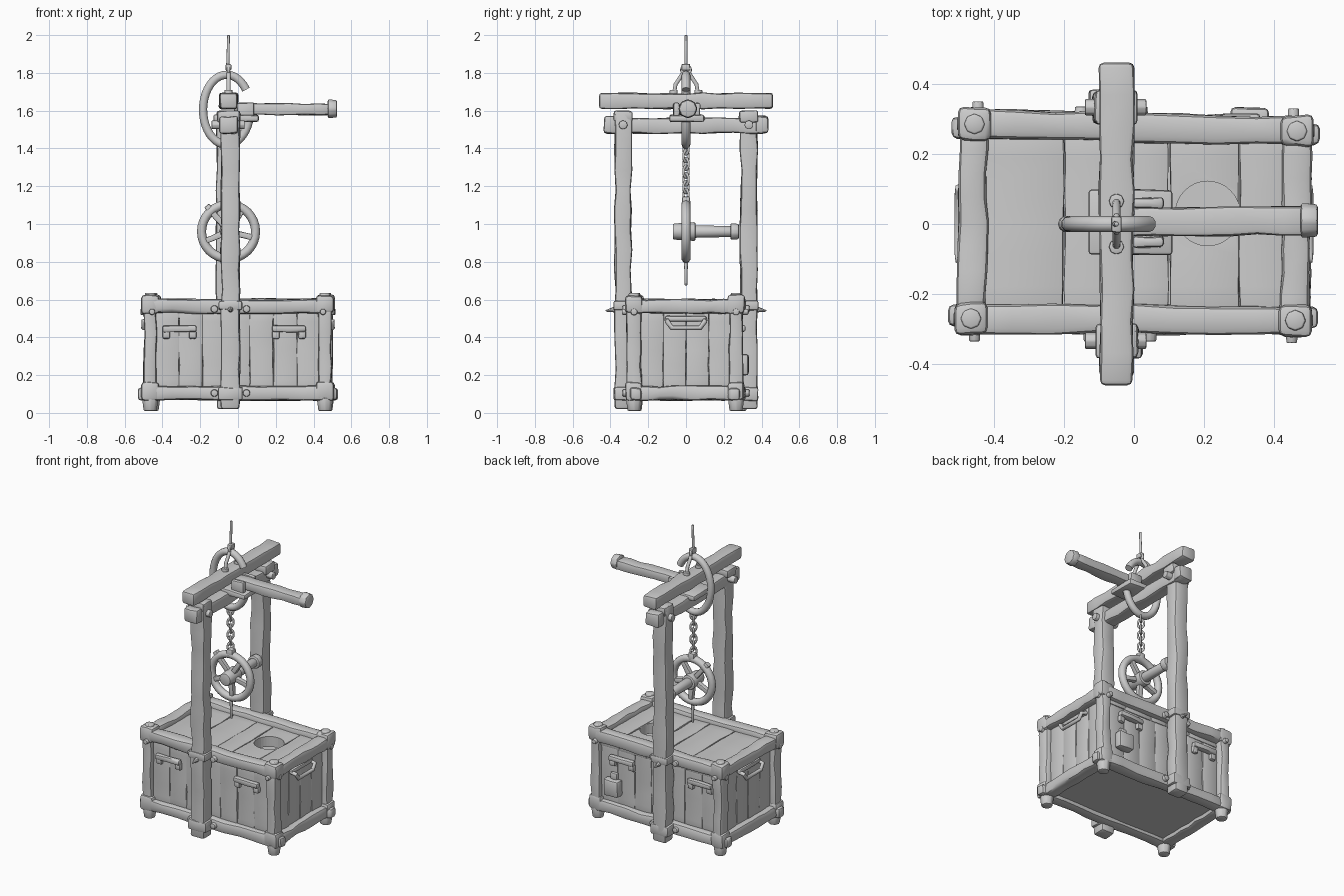
import bpy, bmesh, math, random
from mathutils import Matrix, Vector

random.seed(4)
if "Cube" in bpy.data.objects:
    bpy.data.objects.remove(bpy.data.objects["Cube"])

grey = bpy.data.materials.new("plain_grey")
grey.use_nodes = True
grey.diffuse_color = (0.6, 0.6, 0.6, 1)
grey.node_tree.nodes["Principled BSDF"].inputs["Base Color"].default_value = (0.6, 0.6, 0.6, 1)


def finish(obj, name, bevel=0.0):
    obj.name = name
    obj.data.materials.clear()
    obj.data.materials.append(grey)
    bpy.ops.object.select_all(action='DESELECT')
    obj.select_set(True)
    bpy.context.view_layer.objects.active = obj
    if bevel:
        mod = obj.modifiers.new("worn_edges", 'BEVEL')
        mod.width = bevel
        mod.segments = 2
        mod.limit_method = 'ANGLE'
        bpy.ops.object.modifier_apply(modifier=mod.name)
    bpy.ops.object.shade_smooth_by_angle(angle=math.radians(40))
    return obj


def beam(name, a, b, w, h, rough=0.005, bevel=0.01, cuts=5):
    """Hewn bar from a to b, w wide sideways and h tall."""
    a, b = Vector(a), Vector(b)
    d = (b - a).normalized()
    up = Vector((0, 1, 0)) if abs(d.z) > 0.9 else Vector((0, 0, 1))
    side = d.cross(up).normalized()
    up = side.cross(d)
    bm = bmesh.new()
    bmesh.ops.create_cube(bm, size=1)
    for i in range(1, cuts + 1):
        bmesh.ops.bisect_plane(bm, geom=bm.verts[:] + bm.edges[:] + bm.faces[:],
                               plane_co=(i / (cuts + 1) - 0.5, 0, 0), plane_no=(1, 0, 0))
    mid, length = (a + b) / 2, (b - a).length
    for v in bm.verts:
        x, y, z = v.co
        v.co = (mid + d * x * length + side * (y * w + random.uniform(-rough, rough))
                + up * (z * h + random.uniform(-rough, rough)))
    bmesh.ops.recalc_face_normals(bm, faces=bm.faces)
    mesh = bpy.data.meshes.new(name)
    bm.to_mesh(mesh)
    bm.free()
    obj = bpy.data.objects.new(name, mesh)
    bpy.context.collection.objects.link(obj)
    return finish(obj, name, bevel)


def box(name, c, size, rough=0.004, bevel=0.01):
    off = Vector((size[0] / 2, 0, 0))
    return beam(name, Vector(c) - off, Vector(c) + off, size[1], size[2], rough, bevel, 1)


def rod(name, a, b, r1, r2=None, sides=12, bevel=0.004):
    a, b = Vector(a), Vector(b)
    bpy.ops.mesh.primitive_cone_add(vertices=sides, radius1=r1, radius2=r1 if r2 is None else r2,
                                    depth=(b - a).length, location=(a + b) / 2,
                                    rotation=(b - a).to_track_quat('Z', 'Y').to_euler())
    return finish(bpy.context.object, name, bevel)


def tube(name, pts, r):
    curve = bpy.data.curves.new(name, 'CURVE')
    curve.dimensions = '3D'
    curve.bevel_depth = r
    curve.bevel_resolution = 3
    curve.use_fill_caps = True
    line = curve.splines.new('POLY')
    line.points.add(len(pts) - 1)
    for p, co in zip(line.points, pts):
        p.co = (*co, 1)
    obj = bpy.data.objects.new(name, curve)
    bpy.context.collection.objects.link(obj)
    bpy.ops.object.select_all(action='DESELECT')
    obj.select_set(True)
    bpy.context.view_layer.objects.active = obj
    bpy.ops.object.convert(target='MESH')
    return finish(bpy.context.object, name)


def ring(name, c, major, minor, rot, scale=(1, 1, 1)):
    bpy.ops.mesh.primitive_torus_add(major_radius=major, minor_radius=minor, location=c,
                                     rotation=rot, major_segments=32, minor_segments=10)
    bpy.context.object.scale = scale
    return finish(bpy.context.object, name)


# Crate core, and plank walls around it
box("crate_core", (0, 0, 0.28), (0.88, 0.51, 0.38), 0, 0)
for s in (-1, 1):
    for i in range(7):
        x = -0.375 + i * 0.125
        beam("long_wall_plank", (x, s * 0.262, 0.1), (x, s * 0.262, 0.56),
             0.124, 0.025 + random.uniform(0, 0.008), 0.003, 0.004)
    for i in range(4):
        y = -0.18 + i * 0.12
        beam("end_wall_plank", (s * 0.447, y, 0.1), (s * 0.447, y, 0.56),
             0.025 + random.uniform(0, 0.008), 0.119, 0.003, 0.004)

# Lid planks with a round opening
bpy.ops.mesh.primitive_cylinder_add(vertices=32, radius=0.092, depth=0.3, location=(0.21, 0.03, 0.6))
cutter = bpy.context.object
cutter.hide_render = True
edges = [-0.44, -0.2, -0.02, 0.1, 0.3, 0.44]
for x1, x2 in zip(edges, edges[1:]):
    x = (x1 + x2) / 2
    plank = beam("lid_plank", (x, -0.27, 0.535), (x, 0.28, 0.535), x2 - x1 - 0.003, 0.07, 0.003, 0.004)
    cut = plank.modifiers.new("opening", 'BOOLEAN')
    cut.operation = 'DIFFERENCE'
    cut.object = cutter
    bpy.context.view_layer.objects.active = plank
    bpy.ops.object.modifier_apply(modifier=cut.name)
bpy.data.objects.remove(cutter)

# Crate frame: corner posts, rails, feet and caps
corners = [(-0.465, -0.27), (0.46, -0.275), (0.465, 0.265), (-0.455, 0.285)]
for i, (x, y) in enumerate(corners):
    nx, ny = corners[(i + 1) % 4]
    sx, sy = math.copysign(1, x), math.copysign(1, y)
    beam("corner_post", (x, y, 0.07), (x, y, 0.6), 0.07, 0.075, 0.006, 0.014)
    for z in (0.105, 0.565):
        beam("frame_rail", (x, y, z), (nx, ny, z), 0.082, 0.075, 0.006, 0.018, 7)
        box("corner_cap", (x, y, z + 0.01), (0.095, 0.09, 0.1), 0.006, 0.018)
    box("corner_knob", (x + sx * 0.035, y - sy * 0.01, 0.1), (0.06, 0.06, 0.065), 0.004, 0.015)
    rod("foot", (x, y, 0.01), (x, y, 0.08), 0.036, 0.045, 8, 0.008)
    rod("corner_bolt", (x, y, 0.6), (x, y, 0.635), 0.033, 0.028, 8)
    rod("side_bolt", (x - sx * 0.01, y, 0.535), (x - sx * 0.01, y + sy * 0.065, 0.535), 0.02, 0.016, 8)
    rod("end_bolt", (x, y, 0.535), (x + sx * 0.05, y, 0.535), 0.022, 0.018, 8)

# Handles and the latch
for s in (-1, 1):
    for x in (-0.31, 0.27):
        box("long_side_handle", (x, s * 0.295, 0.445), (0.18, 0.035, 0.035), 0.004, 0.01)
        for e in (-1, 1):
            box("handle_lug", (x + e * 0.07, s * 0.285, 0.415), (0.04, 0.035, 0.045), 0.003)
    X = s * 0.5
    tube("end_handle", [(s * 0.45, -0.1, 0.495), (X, -0.1, 0.485), (X, -0.075, 0.45),
                        (X, 0.075, 0.45), (X, 0.1, 0.485), (s * 0.45, 0.1, 0.495)], 0.013)
    box("end_handle_plate", (s * 0.467, 0, 0.5), (0.03, 0.22, 0.03), 0.003)
box("latch_box", (0.33, 0.3, 0.255), (0.11, 0.06, 0.11), 0.005, 0.014)
box("latch_strap", (0.33, 0.285, 0.32), (0.05, 0.03, 0.06), 0.003)

# Two tall uprights with their joints
for s, x in ((-1, -0.04), (1, -0.065)):
    y = s * 0.333
    beam("upright", (x, y, 0.02), (x, y, 1.6), 0.1, 0.088, 0.006, 0.014, 14)
    box("upright_band", (x, y, 0.57), (0.125, 0.1, 0.05), 0.004)
    box("upright_shoe", (x, y, 0.1), (0.13, 0.098, 0.07), 0.005)
    rod("spike", (x, s * 0.36, 0.55), (x, s * 0.425, 0.54), 0.02, 0.004, 8, 0)
    rod("joint_bolt", (-0.14, y, 1.525), (0.035, y, 1.525), 0.024, None, 8)
    for e in (-1, 1):
        for z in (0.105, 0.55):
            rod("strap_bolt", (x + e * 0.085, s * 0.27, z), (x + e * 0.085, s * 0.335, z), 0.024, 0.019, 8)
    box("crossbar_end", (-0.05, s * 0.4, 1.525), (0.1, 0.07, 0.09), 0.005, 0.014)
    box("joint_block", (-0.05, y, 1.57), (0.12, 0.1, 0.06), 0.005, 0.012)

# Cross beams and the projecting arm
beam("lower_crossbar", (-0.05, -0.42, 1.52), (-0.05, 0.42, 1.52), 0.085, 0.08, 0.005, 0.014, 9)
beam("top_beam", (-0.05, -0.46, 1.652), (-0.05, 0.46, 1.652), 0.096, 0.082, 0.005, 0.014, 9)
beam("arm", (-0.02, 0.005, 1.61), (0.5, 0.01, 1.605), 0.08, 0.06, 0.004, 0.012, 6)
rod("arm_cap", (0.475, 0.01, 1.61), (0.525, 0.01, 1.61), 0.052, 0.048, 8, 0.01)
box("arm_saddle", (-0.01, 0.005, 1.56), (0.24, 0.185, 0.035), 0.004)
for s in (-1, 1):
    box("arm_cheek", (0.04, s * 0.055 + 0.005, 1.6), (0.09, 0.03, 0.085), 0.004)

# Open ring around the beams, with hanger and cable
arc = [math.radians(35 + i * 9) for i in range(37)]
hook = tube("open_ring", [(-0.06 + 0.125 * math.cos(t), 0, 1.605 + 0.185 * math.sin(t)) for t in arc], 0.023)
for s in (-1, 1):
    tube("hanger_leg", [(-0.05, s * 0.065, 1.68), (-0.05, s * 0.055, 1.74), (-0.05, s * 0.015, 1.8)], 0.011)
    rod("hanger_foot", (-0.05, s * 0.065, 1.68), (-0.05, s * 0.065, 1.71), 0.022, None, 8)
ring("hanger_eye", (-0.05, 0, 1.815), 0.022, 0.009, (0, math.pi / 2, 0))
box("cable_clamp", (-0.05, 0, 1.83), (0.03, 0.045, 0.035), 0.002, 0.006)
rod("cable", (-0.055, 0, 1.8), (-0.05, 0, 2.0), 0.009, 0.007)

# Chain of alternating links
for i in range(7):
    ring("chain_link", (-0.055, 0, 1.4 - i * 0.041), 0.019, 0.0065,
         (math.pi / 2, 0, math.pi / 4 + i * math.pi / 2), (1, 1.5, 1))

# Hanging crank wheel with five spokes, handle and pin
hub = Vector((-0.05, 0, 0.96))
ring("wheel_rim", hub, 0.143, 0.024, (math.pi / 2, 0, 0))
for i in range(5):
    t = math.radians(130 + 72 * i)
    out = Vector((math.cos(t), 0, math.sin(t)))
    beam("spoke", hub, hub + out * (0.18 if i == 0 else 0.145), 0.032, 0.032, 0.002, 0.006, 2)
rod("wheel_hub", hub + Vector((0, -0.07, 0)), hub + Vector((0, 0.05, 0)), 0.042, 0.05, 12, 0.008)
rod("crank_handle", hub, hub + Vector((0, 0.27, 0)), 0.034, 0.028)
rod("handle_cap", hub + Vector((0, 0.235, 0)), hub + Vector((0, 0.28, 0)), 0.045, 0.042, 10, 0.008)
box("wheel_shackle", (-0.05, 0, 1.12), (0.045, 0.045, 0.05), 0.002, 0.008)
rod("lower_pin", (-0.05, 0, 0.675), (-0.05, 0, 0.83), 0.007, 0.011)
